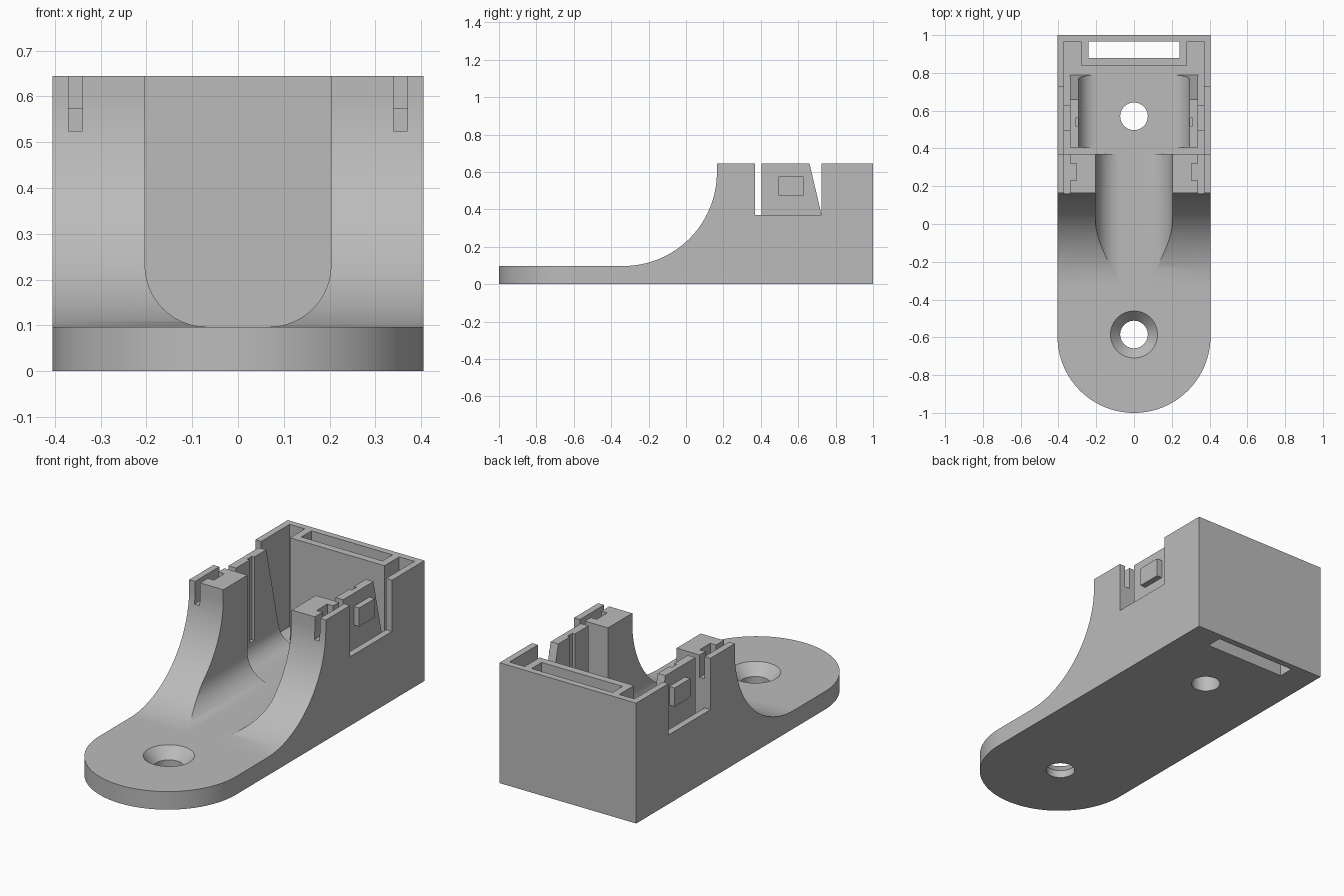
import bpy, bmesh, math

cube = bpy.data.objects.get("Cube")
if cube:
    bpy.data.objects.remove(cube, do_unlink=True)

grey = bpy.data.materials.new("plain grey plastic")
grey.use_nodes = True
COLOUR = (0.5, 0.5, 0.5, 1)
grey.diffuse_color = COLOUR
grey.node_tree.nodes["Principled BSDF"].inputs["Base Color"].default_value = COLOUR

HALF, TOP, FLOOR = 0.405, 0.645, 0.097


def finish(name, bm):
    bmesh.ops.recalc_face_normals(bm, faces=bm.faces)
    mesh = bpy.data.meshes.new(name)
    bm.to_mesh(mesh)
    bm.free()
    mesh.materials.append(grey)
    obj = bpy.data.objects.new(name, mesh)
    bpy.context.collection.objects.link(obj)
    return obj


def prism(name, points, axis, lo, hi):
    """Extrude a 2D outline along an axis; points are the other two axes in order."""
    place = {"x": lambda a, b, t: (t, a, b),
             "y": lambda a, b, t: (a, t, b),
             "z": lambda a, b, t: (a, b, t)}[axis]
    bm = bmesh.new()
    rings = [[bm.verts.new(place(a, b, t)) for a, b in points] for t in (lo, hi)]
    for ring in rings:
        bm.faces.new(ring)
    n = len(points)
    for i in range(n):
        j = (i + 1) % n
        bm.faces.new((rings[0][i], rings[0][j], rings[1][j], rings[1][i]))
    return finish(name, bm)


def box(name, x, y, z):
    return prism(name, [(x[0], y[0]), (x[1], y[0]), (x[1], y[1]), (x[0], y[1])], "z", *z)


def cone(name, y, z0, z1, r0, r1):
    bm = bmesh.new()
    bmesh.ops.create_cone(bm, cap_ends=True, segments=64, radius1=r0, radius2=r1, depth=z1 - z0)
    bmesh.ops.translate(bm, verts=bm.verts, vec=(0, y, (z0 + z1) / 2))
    return finish(name, bm)


def arc(cx, cy, r, start, end, n):
    angles = [math.radians(start + (end - start) * i / n) for i in range(n + 1)]
    return [(cx + r * math.cos(a), cy + r * math.sin(a)) for a in angles]


def mirrored(points):
    return points + [(-x, v) for x, v in reversed(points)]


def combine(obj, others, operation="DIFFERENCE"):
    for other in others:
        mod = obj.modifiers.new("cut", "BOOLEAN")
        mod.operation, mod.solver, mod.object = operation, "EXACT", other
        bpy.context.view_layer.update()
        graph = bpy.context.evaluated_depsgraph_get()
        mesh = bpy.data.meshes.new_from_object(obj.evaluated_get(graph))
        obj.modifiers.clear()
        obj.data = mesh
        bpy.data.objects.remove(other, do_unlink=True)


# Body outline: square back, round front
outline = [(HALF, 1), (-HALF, 1)] + arc(0, -0.595, HALF, 180, 360, 64)
body = prism("bracket_body", outline, "z", 0, TOP)

# Sweeping front slope and U-shaped channel
R = 0.5
slope = [(-1.2, FLOOR)] + arc(0.165 - R, FLOOR + R, R, -90, 0, 48) + [(0.165, 0.8), (-1.2, 0.8)]
channel = mirrored(arc(0.068, FLOOR + 0.135, 0.135, -90, 0, 24) + [(0.203, 0.8)])

# Inner cavity with two rear corner pockets
cavity = mirrored([(0.37, 0.37), (0.37, 0.965), (0.28, 0.965), (0.28, 0.84)])
cutters = [
    prism("slope_cutter", slope, "x", -1, 1),
    prism("channel_cutter", channel, "y", -1.2, 0.4),
    prism("cavity_cutter", cavity, "z", FLOOR, 0.8),
    box("rear_slot_cutter", (-0.24, 0.24), (0.88, 0.965), (-0.1, 0.8)),
    cone("front_hole_cutter", -0.585, -0.1, 0.2, 0.073, 0.073),
    cone("countersink_cutter", -0.585, 0.04, 0.117, 0.073, 0.143),
    cone("rear_hole_cutter", 0.57, -0.1, 0.2, 0.073, 0.073),
]

# Side windows and stepped slots in the front posts
for s in (-1, 1):
    cutters.append(box("window_cutter", sorted((s * 0.35, s * 0.5)), (0.37, 0.725), (0.37, 0.8)))
    slot = [(0.37, 0.1), (0.37, 0.4), (0.34, 0.4), (0.34, 0.32),
            (0.305, 0.32), (0.305, 0.23), (0.34, 0.23), (0.34, 0.1)]
    cutters.append(prism("slot_cutter", [(s * x, y) for x, y in slot], "z", 0.525, 0.8))
combine(body, cutters)

# Side clips: filleted foot, slanted back edge, groove and outer catch
parts = [body]
for s, side in ((1, "left"), (-1, "right")):
    section = [(0.34, 0.09), (0.34, TOP)] + arc(0.195, FLOOR + 0.1, 0.1, 0, -90, 20) + [(0.195, 0.09)]
    section.insert(2, (0.295, TOP))
    clip = prism(side + "_clip", [(s * x, z) for x, z in section], "y", 0.405, 0.83)
    slant = [(0.793, 0.08), (0.645, 0.71), (1, 0.71), (1, 0.08)]
    combine(clip, [
        prism("slant_cutter", slant, "x", -1, 1),
        box("groove_cutter", sorted((s * 0.28, s * 0.31)), (0.52, 0.56), (0.2, 0.8)),
    ])
    catch = box(side + "_catch", sorted((s * 0.335, s * 0.372)), (0.495, 0.627), (0.475, 0.575))
    combine(clip, [catch], "UNION")
    parts.append(clip)

# Smooth curves, crisp edges
bpy.ops.object.select_all(action="DESELECT")
for part in parts:
    part.select_set(True)
bpy.context.view_layer.objects.active = body
bpy.ops.object.shade_smooth_by_angle(angle=math.radians(25))
